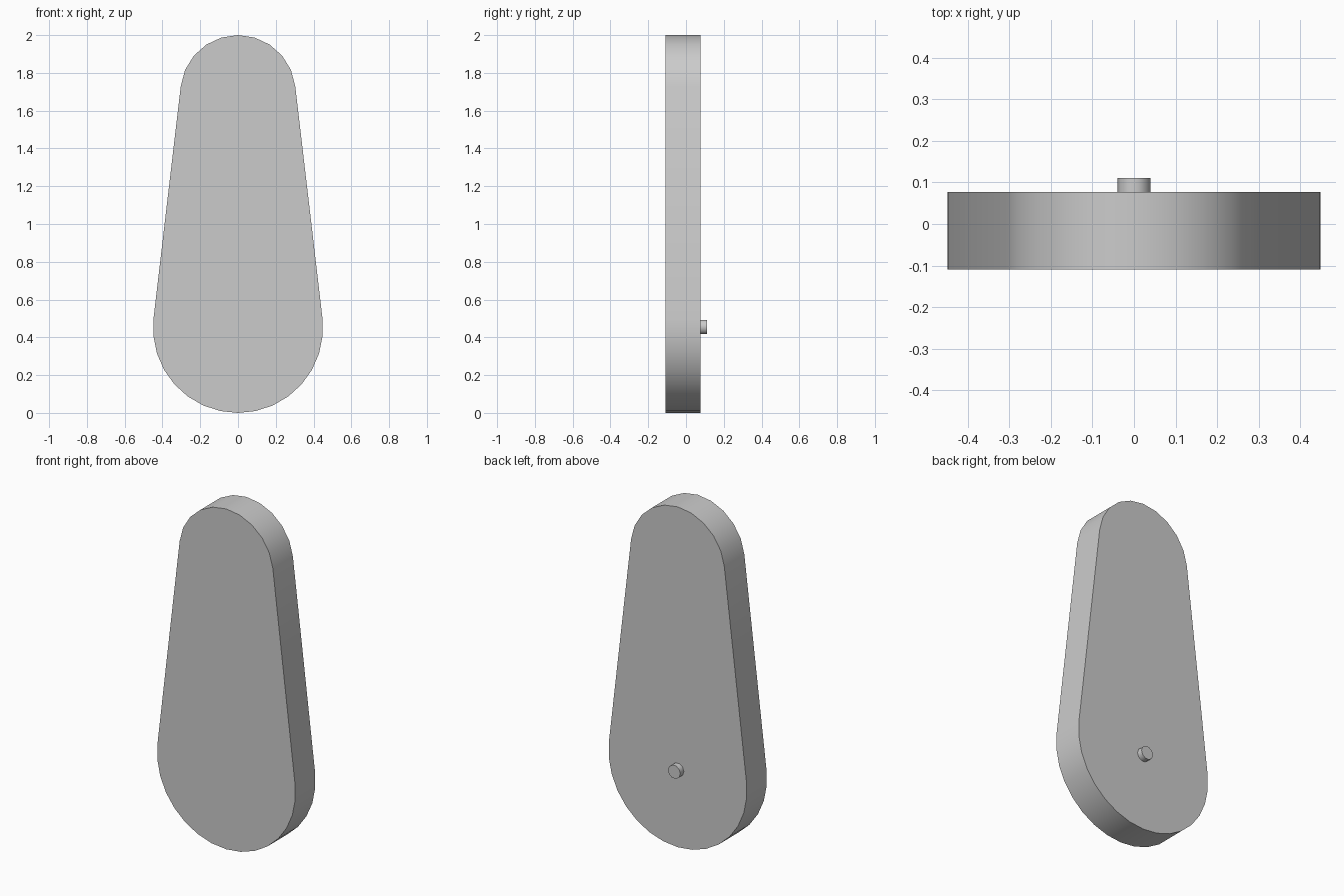
import bpy
import bmesh
from math import asin, cos, sin, pi, radians

if "Cube" in bpy.data.objects:
    bpy.data.objects.remove(bpy.data.objects["Cube"])

grey = bpy.data.materials.new("plain grey")
grey.use_nodes = True
grey.diffuse_color = (0.6, 0.6, 0.6, 1)
grey.node_tree.nodes["Principled BSDF"].inputs["Base Color"].default_value = (0.6, 0.6, 0.6, 1)


def arc(radius, height, start, end, steps):
    """Points of an arc in the xz plane, centred on x = 0."""
    angles = [start + (end - start) * i / steps for i in range(steps + 1)]
    return [(radius * cos(a), height + radius * sin(a)) for a in angles]


def extrude_outline(name, outline, front, back):
    """Solid made by extruding an xz outline along y."""
    bm = bmesh.new()
    face = bm.faces.new([bm.verts.new((x, front, z)) for x, z in outline])
    result = bmesh.ops.extrude_face_region(bm, geom=[face])
    moved = [v for v in result["geom"] if isinstance(v, bmesh.types.BMVert)]
    bmesh.ops.translate(bm, verts=moved, vec=(0, back - front, 0))
    bmesh.ops.recalc_face_normals(bm, faces=bm.faces)
    mesh = bpy.data.meshes.new(name)
    bm.to_mesh(mesh)
    bm.free()
    mesh.materials.append(grey)
    obj = bpy.data.objects.new(name, mesh)
    bpy.context.collection.objects.link(obj)
    bpy.ops.object.select_all(action="DESELECT")
    obj.select_set(True)
    bpy.context.view_layer.objects.active = obj
    bpy.ops.object.shade_smooth_by_angle(angle=radians(50))
    return obj


# Tapered plate: two arcs joined by their common tangents
low_r, high_r = 0.45, 0.305
low_z, high_z = low_r, 2 - high_r
tilt = asin((low_r - high_r) / (high_z - low_z))
plate = arc(high_r, high_z, tilt, pi - tilt, 10)
plate += arc(low_r, low_z, pi - tilt, 2 * pi + tilt, 16)
extrude_outline("tapered_plate", plate, -0.109, 0.077)

# Small pivot pin on the back
pin = arc(0.04, 0.455, 0, 2 * pi, 10)[:-1]
extrude_outline("pivot_pin", pin, 0.07, 0.11)
